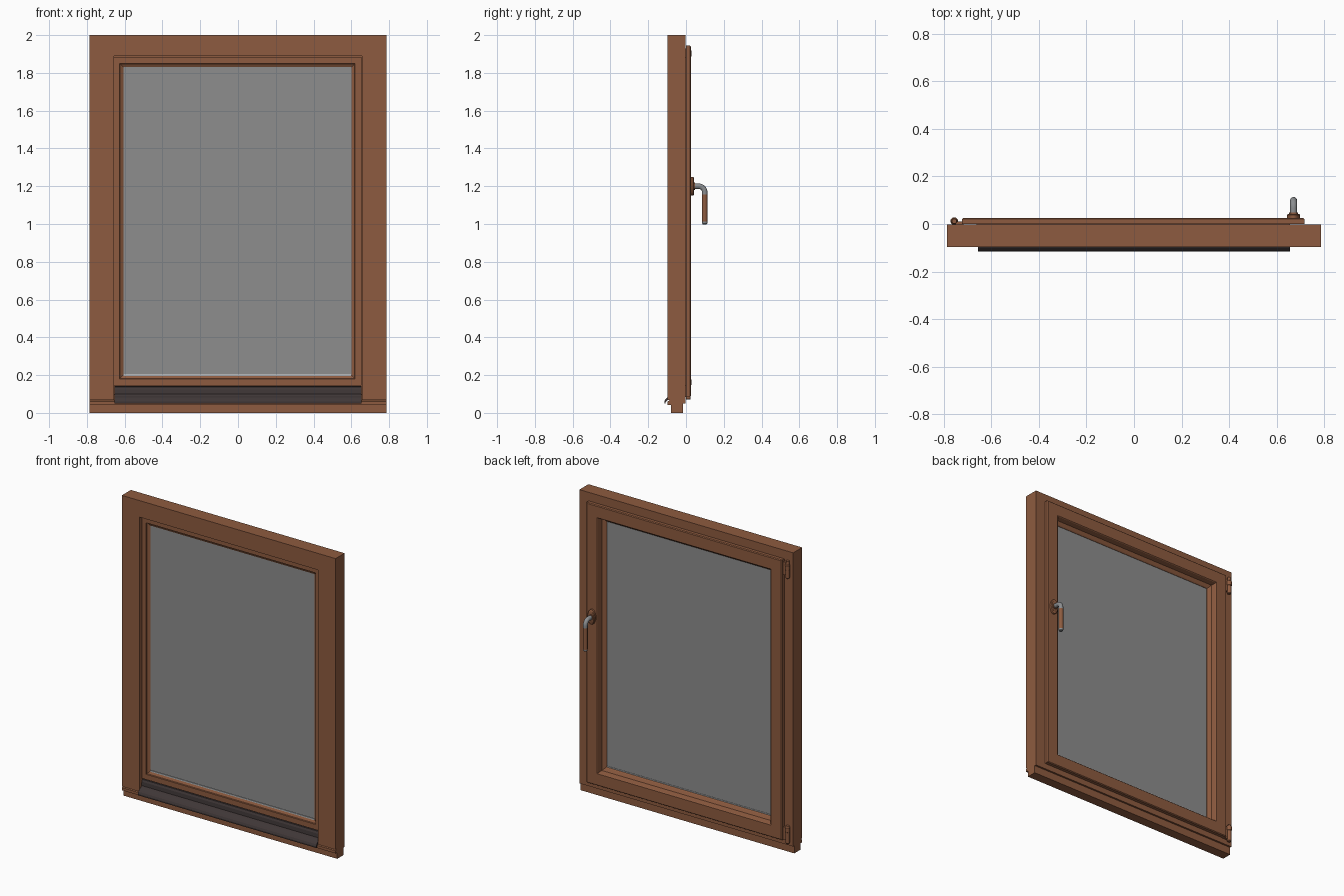
import bpy, bmesh, math
from mathutils import Vector

if "Cube" in bpy.data.objects:
    bpy.data.objects.remove(bpy.data.objects["Cube"])


def material(name, rgb):
    m = bpy.data.materials.new(name)
    m.diffuse_color = (*rgb, 1)
    m.use_nodes = True
    m.node_tree.nodes["Principled BSDF"].inputs["Base Color"].default_value = m.diffuse_color
    return m


WOOD = material("brown_wood", (0.27, 0.105, 0.05))
GLASS = material("grey_glass", (0.27, 0.27, 0.27))
METAL = material("grey_metal", (0.26, 0.27, 0.28))
DARK = material("dark_aluminium", (0.05, 0.038, 0.038))
SEAL = material("pale_seal", (0.48, 0.50, 0.51))


def finish(bm, name, mat, smooth=False):
    bmesh.ops.recalc_face_normals(bm, faces=bm.faces)
    me = bpy.data.meshes.new(name)
    bm.to_mesh(me)
    bm.free()
    me.materials.append(mat)
    ob = bpy.data.objects.new(name, me)
    bpy.context.collection.objects.link(ob)
    if smooth:
        shade(ob)
    return ob


def shade(ob):
    bpy.ops.object.select_all(action='DESELECT')
    ob.select_set(True)
    bpy.context.view_layer.objects.active = ob
    bpy.ops.object.shade_smooth_by_angle(angle=math.radians(35))


def loft(name, loops, mat, closed=False, smooth=False):
    """Skin a list of equal point loops; cap the ends unless closed."""
    bm = bmesh.new()
    rows = [[bm.verts.new(p) for p in lp] for lp in loops]
    n = len(rows[0])
    for i in range(len(rows) if closed else len(rows) - 1):
        a, b = rows[i], rows[(i + 1) % len(rows)]
        for j in range(n):
            k = (j + 1) % n
            bm.faces.new((a[j], a[k], b[k], b[j]))
    if not closed:
        bm.faces.new(rows[0])
        bm.faces.new(rows[-1])
    return finish(bm, name, mat, smooth)


def box(name, x, y, z, mat=WOOD):
    loops = [[(x[0], y[0], h), (x[1], y[0], h), (x[1], y[1], h), (x[0], y[1], h)] for h in z]
    return loft(name, loops, mat)


def extrude_x(name, profile, x0, x1, mat, smooth=False):
    return loft(name, [[(x, y, z) for y, z in profile] for x in (x0, x1)], mat, smooth=smooth)


def disc(name, centre, axis, sections, mat, ratio=1.0, n=24):
    """Stack of (radius, distance) rings along y or z."""
    loops = []
    for r, d in sections:
        lp = []
        for i in range(n):
            a = 2 * math.pi * i / n
            u, v = r * math.cos(a), r * ratio * math.sin(a)
            off = (u, d, v) if axis == 'y' else (u, v, d)
            lp.append(Vector(centre) + Vector(off))
        loops.append(lp)
    return loft(name, loops, mat, smooth=True)


# outer frame: stiles, head and stepped sill
F, B = -0.097, -0.003
for side, s in (("left", -1), ("right", 1)):
    box(side + "_frame_stile", sorted((s * 0.785, s * 0.657)), (F, B), (0.068, 2.0))
box("frame_head", (-0.657, 0.657), (F, B), (1.89, 2.0))
sill = [(-0.08, 0), (-0.015, 0), (-0.015, 0.05), (B, 0.05), (B, 0.068),
        (-0.085, 0.068), (F, 0.06), (F, 0.042), (-0.08, 0.042)]
extrude_x("frame_sill", sill, -0.785, 0.785, WOOD)
box("sill_upstand", (-0.657, 0.657), (-0.05, B), (0.06, 0.10))

# opening sash: one mitred profile (inset from the lip, depth) run round the rectangle
X0, X1, Z0, Z1 = -0.722, 0.715, 0.085, 1.945
sash = [(0, 0), (0, 0.021), (0.005, 0.026), (0.08, 0.026), (0.084, 0.022), (0.09, -0.01),
        (0.108, -0.02), (0.115, -0.026), (0.115, -0.052), (0.097, -0.062), (0.095, -0.07),
        (0.060, -0.07), (0.060, 0)]
loft("sash_frame", [[(X0 + d, y, Z0 + d), (X1 - d, y, Z0 + d), (X1 - d, y, Z1 - d), (X0 + d, y, Z1 - d)]
                    for d, y in sash], WOOD, closed=True)
box("glass_pane", (-0.612, 0.605), (-0.05, -0.028), (0.195, 1.835), GLASS)
box("bottom_glass_seal", (-0.606, 0.599), (-0.054, -0.025), (0.19, 0.205), SEAL)

# dark rain rail with drip nose
rail = [(-0.05, 0.143), (-0.068, 0.138), (-0.074, 0.125), (-0.076, 0.10), (-0.086, 0.090),
        (-0.100, 0.082), (-0.110, 0.072), (-0.115, 0.060), (-0.114, 0.050), (-0.110, 0.050),
        (-0.106, 0.060), (-0.098, 0.067), (-0.05, 0.069)]
extrude_x("rain_rail", rail, -0.655, 0.655, DARK)

# hinges on the left side, a knuckle with a fatter collar and a leaf
for label, z, collar in (("upper", 1.83, 0.055), ("lower", 0.07, 0.075)):
    disc(label + "_hinge_knuckle", (-0.755, 0.012, z), 'z',
         [(0.010, 0), (0.013, 0.004), (0.013, collar), (0.016, collar + 0.003),
          (0.016, collar + 0.032), (0.012, collar + 0.036), (0.010, 0.115)], WOOD, n=16)
    box(label + "_hinge_leaf", (-0.75, -0.715), (-0.003, 0.011), (z + 0.015, z + 0.10))

# handle: oval rosette and bent lever of metal with a wooden grip
HX, HZ, HY, R = 0.67, 1.2, 0.099, 0.0145
disc("handle_rosette", (HX, 0, HZ), 'y', [(0.027, 0.024), (0.027, 0.038), (0.023, 0.043)], WOOD, ratio=1.85)
disc("handle_collar", (HX, 0, HZ), 'y', [(0.019, 0.04), (0.019, 0.048)], WOOD)


def ring(y, z, a):
    """Circle round the lever path; a turns it from along y to along -z."""
    lp = []
    for i in range(20):
        t = 2 * math.pi * i / 20
        v = R * math.sin(t)
        lp.append((HX + R * math.cos(t), y + v * math.sin(a), z + v * math.cos(a)))
    return lp


bend = 0.032
path = [ring(0.04, HZ, 0)]
for i in range(9):
    a = math.pi / 2 * i / 8
    path.append(ring(HY - bend + bend * math.sin(a), HZ - bend + bend * math.cos(a), a))
path.append(ring(HY, 1.155, math.pi / 2))
loft("handle_elbow", path, METAL, smooth=True)
disc("handle_grip", (HX, HY, 0), 'z', [(0.0145, 1.012), (0.0145, 1.155)], WOOD, n=20)
disc("handle_tip", (HX, HY, 0), 'z', [(0.010, 0.998), (0.0135, 1.002), (0.0145, 1.012)], METAL, n=20)
